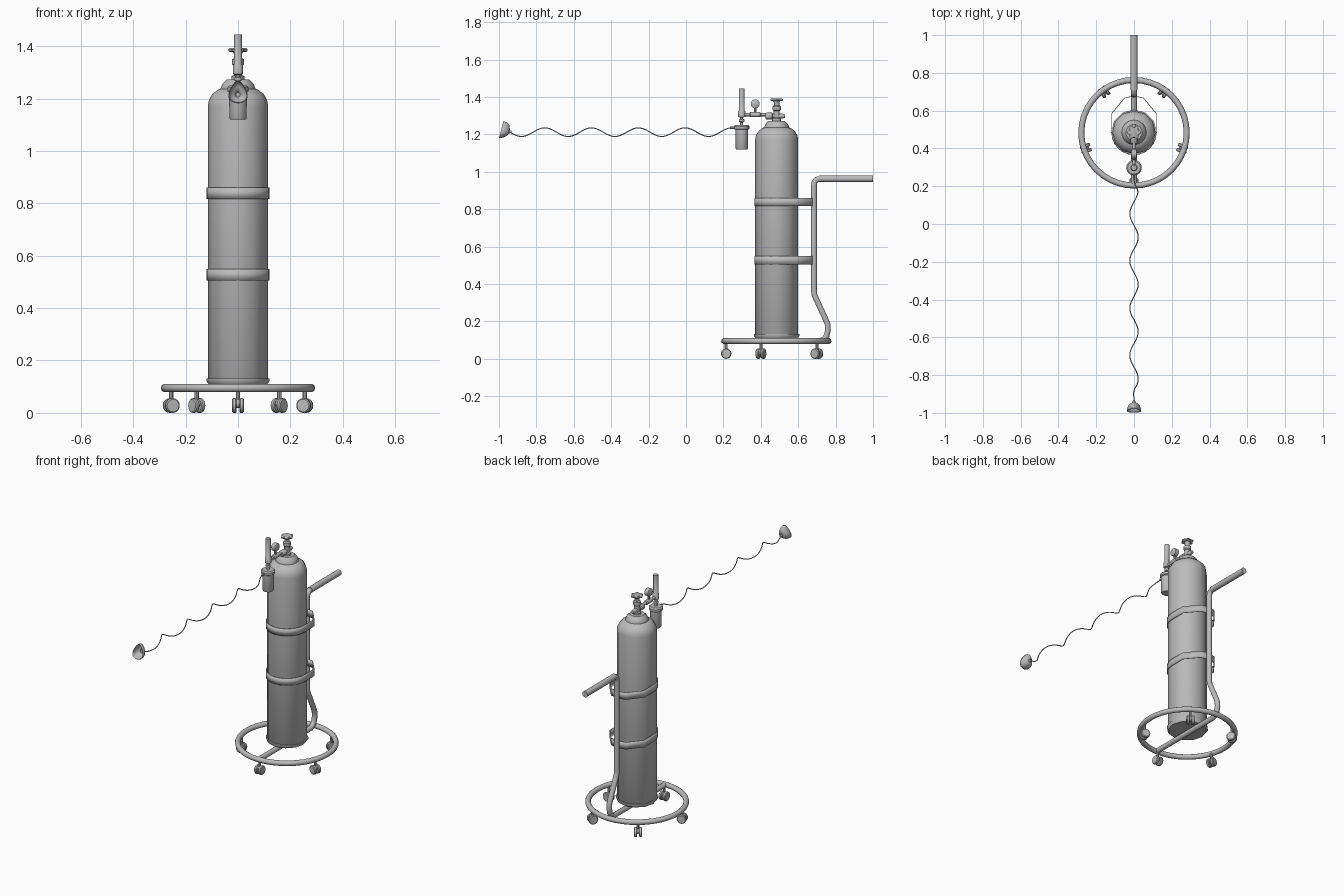
import bpy, bmesh, math
from mathutils import Matrix, Vector

if "Cube" in bpy.data.objects:
    bpy.data.objects.remove(bpy.data.objects["Cube"])

grey = bpy.data.materials.new("painted grey")
grey.diffuse_color = (0.5, 0.5, 0.5, 1)
grey.use_nodes = True
grey.node_tree.nodes["Principled BSDF"].inputs["Base Color"].default_value = grey.diffuse_color
CY = 0.485      # bottle axis
RY = 0.483      # base ring centre
FY = 0.298      # flow meter axis


def finish(ob, angle=40):
    ob.data.materials.clear()
    ob.data.materials.append(grey)
    bpy.ops.object.select_all(action='DESELECT')
    ob.select_set(True)
    bpy.context.view_layer.objects.active = ob
    bpy.ops.object.shade_smooth_by_angle(angle=math.radians(angle))
    return ob


def loft(name, rings, caps=True, angle=40):
    """Skin a list of closed point rings."""
    bm = bmesh.new()
    rows = [[bm.verts.new(p) for p in ring] for ring in rings]
    n = len(rows[0])
    for a, b in zip(rows, rows[1:]):
        for i in range(n):
            j = (i + 1) % n
            bm.faces.new((a[i], a[j], b[j], b[i]))
    if caps:
        bm.faces.new(rows[0])
        bm.faces.new(rows[-1])
    bmesh.ops.recalc_face_normals(bm, faces=bm.faces)
    me = bpy.data.meshes.new(name)
    bm.to_mesh(me)
    bm.free()
    ob = bpy.data.objects.new(name, me)
    bpy.context.collection.objects.link(ob)
    return finish(ob, angle)


def lathe(name, profile, at, axis='Z', n=16, angle=40, turn=0.0, lobe=0.0):
    """Revolve (radius, height) pairs about an axis through a point."""
    rot = {'Z': Matrix(), 'Y': Matrix.Rotation(-math.pi / 2, 4, 'X'),
           'X': Matrix.Rotation(math.pi / 2, 4, 'Y')}[axis]
    m = Matrix.Translation(at) @ Matrix.Rotation(turn, 4, 'Z') @ rot
    rings = []
    for r, h in profile:
        ring = []
        for i in range(n):
            a = 2 * math.pi * i / n
            k = r * (1 + lobe * math.cos(6 * a))
            ring.append(m @ Vector((k * math.cos(a), k * math.sin(a), h)))
        rings.append(ring)
    return loft(name, rings, angle=angle)


def tube(name, pts, r, res=3):
    """Round pipe through a list of points."""
    cu = bpy.data.curves.new(name, 'CURVE')
    cu.dimensions = '3D'
    cu.bevel_depth = r
    cu.bevel_resolution = res
    cu.use_fill_caps = True
    sp = cu.splines.new('POLY')
    sp.points.add(len(pts) - 1)
    for p, co in zip(sp.points, pts):
        p.co = (*co, 1)
    ob = bpy.data.objects.new(name, cu)
    bpy.context.collection.objects.link(ob)
    bpy.ops.object.select_all(action='DESELECT')
    ob.select_set(True)
    bpy.context.view_layer.objects.active = ob
    bpy.ops.object.convert(target='MESH')
    return finish(bpy.context.view_layer.objects.active, 50)


# Gas bottle, foot rim and collar
lathe("bottle", [(0.10, 0.112), (0.115, 0.13), (0.115, 1.172), (0.111, 1.195),
                 (0.098, 1.217), (0.075, 1.235), (0.05, 1.24)], (0, CY, 0), n=12)
lathe("foot_rim", [(0.112, 0.11), (0.121, 0.122), (0.121, 0.132), (0.113, 0.132)],
      (0, CY, 0), n=12)
lathe("collar", [(0.066, 1.23), (0.066, 1.24), (0.058, 1.258), (0.043, 1.273),
                 (0.02, 1.273)], (0, CY, 0))

# Rolling base ring
bpy.ops.mesh.primitive_torus_add(location=(0, RY, 0.095), major_radius=0.279,
                                 minor_radius=0.016, major_segments=40, minor_segments=10)
ring = bpy.context.object
ring.name = "base_ring"
finish(ring, 60)

# Five twin-wheel casters
for k in range(5):
    a = math.radians(-90 + 72 * k)
    r = 0.268
    at = Vector((r * math.cos(a), RY + r * math.sin(a), 0))
    turn = a + math.pi / 2
    lathe(f"caster_stem_{k}", [(0.008, 0.04), (0.008, 0.09)], at, n=8)
    lathe(f"caster_hub_{k}", [(0.017, -0.012), (0.017, 0.012)],
          at + Vector((0, 0, 0.036)), 'X', 12, turn=turn)
    for s in (-1, 1):
        off = Vector((math.cos(turn), math.sin(turn), 0)) * 0.014 * s
        lathe(f"caster_wheel_{k}_{s}", [(0.024, -0.009), (0.028, -0.005), (0.028, 0.005),
                                        (0.024, 0.009)],
              at + off + Vector((0, 0, 0.028)), 'X', 16, turn=turn)

# Frame pipe: cross bar, bent upright, push handle
path = [(0.205, 0.095), (0.715, 0.095), (0.737, 0.104), (0.752, 0.124), (0.759, 0.155),
        (0.757, 0.185), (0.745, 0.215), (0.696, 0.32), (0.687, 0.342), (0.684, 0.365),
        (0.684, 0.925), (0.687, 0.945), (0.697, 0.958), (0.715, 0.963), (0.80, 0.963)]
tube("frame_pipe", [(0, y, z) for y, z in path], 0.016)
lathe("handle_grip", [(0.0185, 0.71), (0.0185, 1.0)], (0, 0, 0.963), 'Y', 12)

# Straps round the bottle, drawn in to the upright
half = [(0.118 * math.sin(math.radians(a)), CY - 0.118 * math.cos(math.radians(a)))
        for a in range(0, 91, 15)] + [(0.118, 0.585), (0.05, 0.667), (0.014, 0.675)]
outline = half + [(-x, y) for x, y in reversed(half[1:])]
for name, z in (("lower_strap", 0.527), ("upper_strap", 0.838)):
    ob = loft(name, [[(x, y, z + d) for x, y in outline] for d in (-0.022, 0.022)],
              caps=False, angle=30)
    mod = ob.modifiers.new("thickness", 'SOLIDIFY')
    mod.thickness = 0.004
    mod.offset = 0

# Valve and handwheel
lathe("valve_body", [(0.024, 1.265), (0.024, 1.285), (0.016, 1.29), (0.016, 1.325),
                     (0.022, 1.33), (0.022, 1.35), (0.014, 1.355), (0.014, 1.368),
                     (0.02, 1.38)], (0, CY, 0), n=12)
lathe("handwheel", [(0.028, 1.378), (0.033, 1.382), (0.033, 1.388), (0.028, 1.392)],
      (0, CY, 0), n=36, lobe=0.12)
lathe("valve_outlet", [(0.014, -0.06), (0.018, -0.055), (0.018, -0.025), (0.013, -0.02),
                       (0.013, 0.03), (0.009, 0.045)], (0, CY, 1.298), 'Y', 12)

# Regulator arm and pressure gauge
lathe("regulator_arm", [(0.009, FY), (0.009, 0.34), (0.014, 0.345), (0.014, 0.395),
                        (0.009, 0.40), (0.009, 0.44)], (0, 0, 1.306), 'Y', 12)
lathe("gauge_stem", [(0.007, 1.306), (0.007, 1.35)], (0, 0.37, 0), n=8)
lathe("gauge", [(0.019, -0.016), (0.024, -0.012), (0.024, 0.012), (0.019, 0.016)],
      (0, 0.37, 1.363), 'X', 20)

# Flow meter tube above the humidifier jar
lathe("flow_meter", [(0.008, 1.24), (0.008, 1.265), (0.014, 1.268), (0.014, 1.28),
                     (0.008, 1.283), (0.008, 1.29), (0.019, 1.294), (0.019, 1.325),
                     (0.015, 1.33), (0.015, 1.445)], (0, FY, 0), n=12)
lathe("jar_lid", [(0.036, 1.225), (0.041, 1.229), (0.041, 1.243), (0.034, 1.25)], (0, FY, 0))
lathe("humidifier_jar", [(0.030, 1.12), (0.033, 1.125), (0.034, 1.235)], (0, FY, 0))
lathe("jar_outlet", [(0.006, 0.235), (0.006, 0.27)], (0, 0, 1.235), 'Y', 8)

# Coiled hose
hose = [(0, 0.25, 1.235)]
for i in range(141):
    y = 0.235 - i * 1.155 / 140
    fade = min(1, i / 8, (140 - i) / 8)
    hose.append((0.022 * fade * math.cos(math.tau * (y + 0.07) / 0.25), y,
                 1.212 + 0.023 * math.cos(math.tau * (y + 0.005) / 0.25)))
hose.append((0, -0.94, 1.212))
tube("hose", hose, 0.003, 1)

# Breathing mask: teardrop shell open to the front
rings = []
for s, depth in ((1, 0), (0.97, 0.014), (0.84, 0.028), (0.6, 0.038), (0.22, 0.044)):
    ring = []
    for i in range(20):
        a = math.tau * i / 20
        up = math.sin(a)
        x = 0.035 * math.cos(a) * (1 - 0.38 * up)
        z = 0.044 * up
        ring.append((x * s, -0.988 + 0.24 * z * s + depth, 1.213 + (z + 0.012) * s))
    rings.append(ring)
mask = loft("mask", rings, caps=False, angle=60)
mod = mask.modifiers.new("thickness", 'SOLIDIFY')
mod.thickness = 0.003
lathe("mask_nozzle", [(0.009, -0.955), (0.009, -0.944), (0.006, -0.934)],
      (0, 0, 1.214), 'Y', 10)
